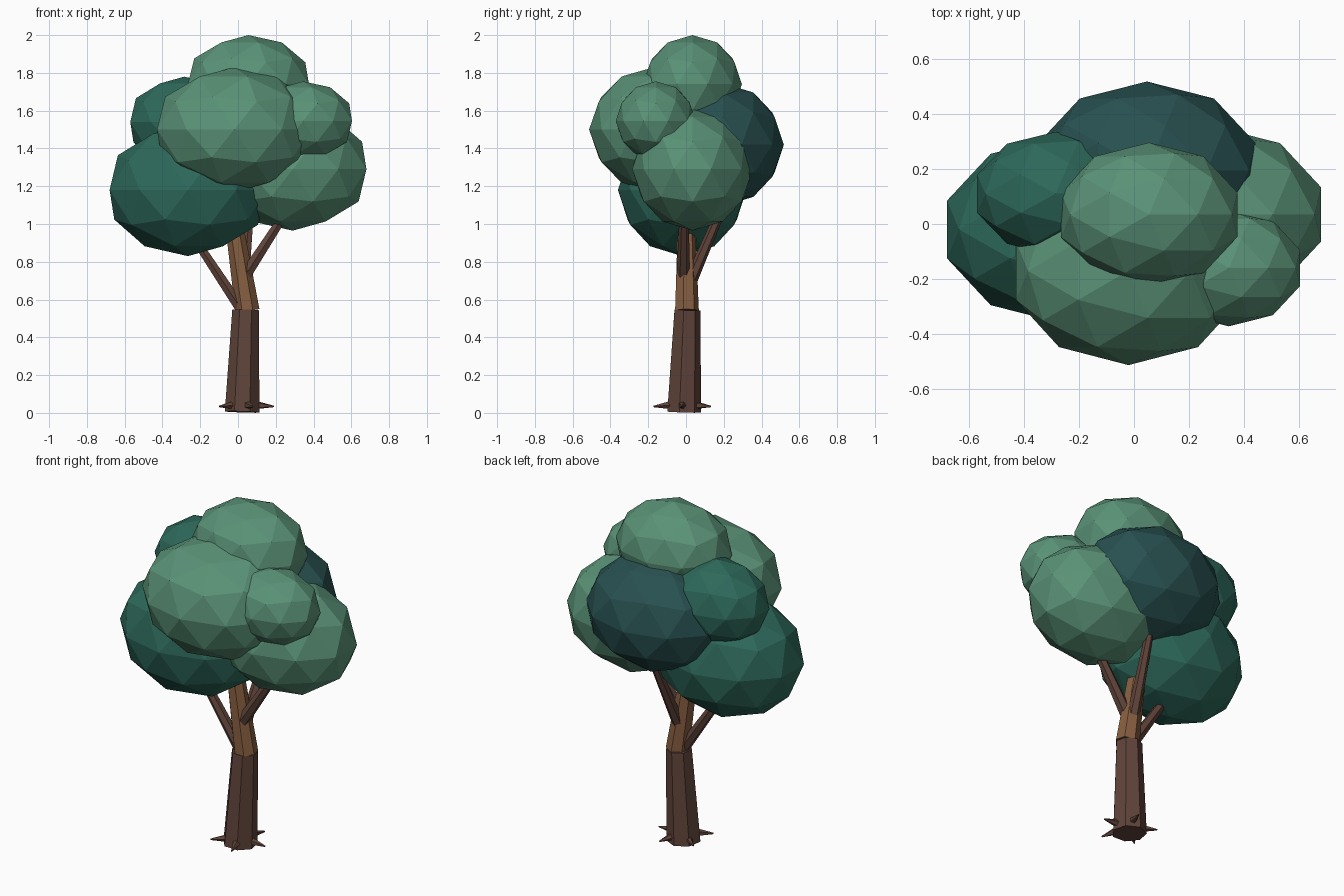
import bpy, math
from mathutils import Vector

if "Cube" in bpy.data.objects:
    bpy.data.objects.remove(bpy.data.objects["Cube"])


def material(name, srgb):
    m = bpy.data.materials.new(name)
    lin = [((c / 255 + 0.055) / 1.055) ** 2.4 for c in srgb]
    m.diffuse_color = (*lin, 1)
    m.use_nodes = True
    m.node_tree.nodes["Principled BSDF"].inputs["Base Color"].default_value = m.diffuse_color
    return m


light = material("light_leaf_green", (90, 146, 119))
teal = material("teal_leaf_green", (45, 104, 90))
dark = material("dark_leaf_green", (40, 80, 80))
bark = material("dark_bark", (96, 68, 58))
wood = material("light_bark", (134, 94, 64))


def leaf_clump(name, center, radii, mat):
    bpy.ops.mesh.primitive_ico_sphere_add(subdivisions=2, radius=1, location=center)
    o = bpy.context.object
    o.name = name
    o.scale = radii
    bpy.ops.object.transform_apply(location=False, rotation=False, scale=True)
    o.data.materials.append(mat)


def limb(name, start, end, r1, r2, sides, mat):
    a, b = Vector(start), Vector(end)
    d = b - a
    bpy.ops.mesh.primitive_cone_add(vertices=sides, radius1=r1, radius2=r2,
                                    depth=d.length, location=(a + b) / 2)
    o = bpy.context.object
    o.name = name
    o.rotation_mode = 'QUATERNION'
    o.rotation_quaternion = Vector((0, 0, 1)).rotation_difference(d)
    o.data.materials.append(mat)


# Leaf canopy
leaf_clump("canopy_lower_left", (-0.265, -0.02, 1.18), (0.436, 0.34, 0.35), teal)
leaf_clump("canopy_lower_right", (0.29, 0.035, 1.29), (0.41, 0.32, 0.325), light)
leaf_clump("canopy_front", (-0.02, -0.17, 1.50), (0.43, 0.343, 0.33), light)
leaf_clump("canopy_back", (0.047, 0.195, 1.42), (0.415, 0.323, 0.325), dark)
leaf_clump("canopy_top", (0.055, 0.034, 1.74), (0.337, 0.262, 0.26), light)
leaf_clump("canopy_upper_left", (-0.285, 0.11, 1.54), (0.30, 0.225, 0.24), teal)
leaf_clump("canopy_upper_right", (0.345, -0.16, 1.545), (0.272, 0.212, 0.21), light)

# Trunk in two sections
limb("lower_trunk", (0.022, -0.014, 0.005), (0.04, 0.004, 0.545), 0.094, 0.072, 7, bark)
limb("upper_trunk", (0.05, 0.002, 0.54), (-0.03, 0.0, 1.06), 0.066, 0.046, 7, wood)

# Branches reaching into the canopy
limb("left_branch", (0.03, 0.0, 0.53), (-0.235, -0.01, 0.93), 0.034, 0.024, 6, bark)
limb("right_branch", (0.02, -0.015, 0.70), (0.26, -0.01, 1.07), 0.036, 0.024, 6, bark)
limb("back_branch", (0.03, 0.03, 0.71), (0.07, 0.22, 1.15), 0.034, 0.022, 6, bark)

# Root spikes around the base
for i in range(5):
    t = math.radians(72 * i)
    c, s = math.cos(t), math.sin(t)
    limb(f"root_{i + 1}", (0.03 + 0.06 * c, -0.02 + 0.06 * s, 0.042),
         (0.03 + 0.16 * c, -0.02 + 0.16 * s, 0.034), 0.024, 0.004, 5, bark)
